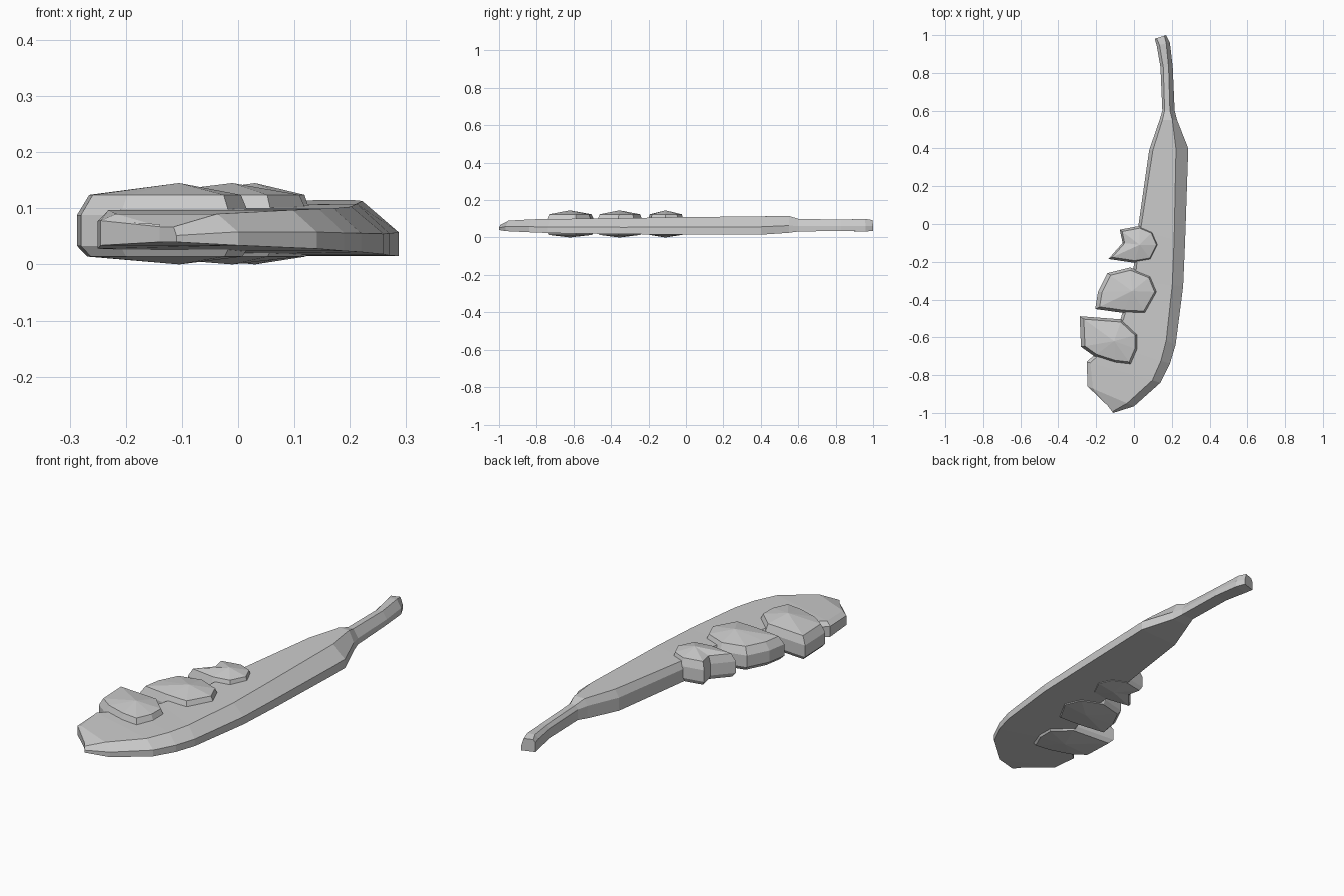
import bpy, bmesh
from mathutils import Vector

if "Cube" in bpy.data.objects:
    bpy.data.objects.remove(bpy.data.objects["Cube"])


def loft(name, rings, tips=None):
    """Skin a list of closed rings; ends are capped, or fanned to tip points."""
    bm = bmesh.new()
    loops = [[bm.verts.new(p) for p in r] for r in rings]
    n = len(loops[0])
    for a, b in zip(loops, loops[1:]):
        for i in range(n):
            j = (i + 1) % n
            bm.faces.new((a[i], a[j], b[j], b[i]))
    for k, end in enumerate((loops[0], loops[-1])):
        if tips:
            t = bm.verts.new(tips[k])
            for i in range(n):
                bm.faces.new((end[i], end[(i + 1) % n], t))
        else:
            bm.faces.new(end)
    bmesh.ops.recalc_face_normals(bm, faces=bm.faces)
    me = bpy.data.meshes.new(name)
    bm.to_mesh(me)
    bm.free()
    ob = bpy.data.objects.new(name, me)
    bpy.context.collection.objects.link(ob)
    return ob


# Club body with handle: left edge, right edge, z bottom, z top, left bevel, right bevel
stations = [
    ((.11, .98), (.17, 1.0), .035, .093, .01, .01),
    ((.12, .945), (.19, .96), .032, .10, .015, .02),
    ((.14, .83), (.205, .83), .035, .095, .015, .022),
    ((.15, .60), (.215, .60), .032, .10, .012, .025),
    ((.135, .55), (.228, .55), .025, .115, .015, .025),
    ((.08, .39), (.287, .40), .015, .113, .02, .065),
    ((.02, -.03), (.27, -.10), .016, .108, .015, .06),
    ((-.01, -.30), (.26, -.33), .018, .103, .015, .058),
    ((-.07, -.50), (.22, -.64), .022, .10, .015, .055),
    ((-.14, -.63), (.19, -.74), .024, .099, .015, .05),
    ((-.25, -.73), (.14, -.84), .028, .097, .02, .045),
    ((-.245, -.86), (.0, -.965), .034, .09, .03, .04),
    ((-.14, -.96), (-.11, -1.0), .04, .067, .003, .008),
]
rings = []
for l, r, zb, zt, bl, br in stations:
    l, r = Vector(l), Vector(r)
    d = (r - l).normalized()
    zm = zb + (zt - zb) * .43
    tl, tr = l + d * bl, r - d * br
    rings.append([(*l, zb), (*r, zb), (*r, zm), (*tr, zt), (*tl, zt), (*l, zm + .02)])
loft("club_body", rings)

# Three chipped stone teeth along the inner edge: outline and centre
teeth = [
    ([(-.075, -.03), (.03, -.01), (.10, -.04), (.13, -.11), (.09, -.19),
      (0, -.205), (-.135, -.185), (-.06, -.10)], (.03, -.11)),
    ([(-.14, -.26), (-.02, -.23), (.09, -.275), (.125, -.36), (.06, -.475),
      (-.06, -.47), (-.205, -.45), (-.19, -.36)], (-.01, -.355)),
    ([(-.287, -.488), (-.065, -.505), (.02, -.585), (.02, -.665), (-.015, -.745),
      (-.10, -.735), (-.21, -.70), (-.28, -.65)], (-.105, -.62)),
]
for k, (outline, c) in enumerate(teeth):
    c = Vector(c)
    levels = [(.9, .014), (1, .033), (1, .088), (.88, .124)]
    rings = [[(*(c + (Vector(p) - c) * s), z) for p in outline] for s, z in levels]
    loft(f"stone_tooth_{k + 1}", rings, [(*c, 0), (*c, .145)])
